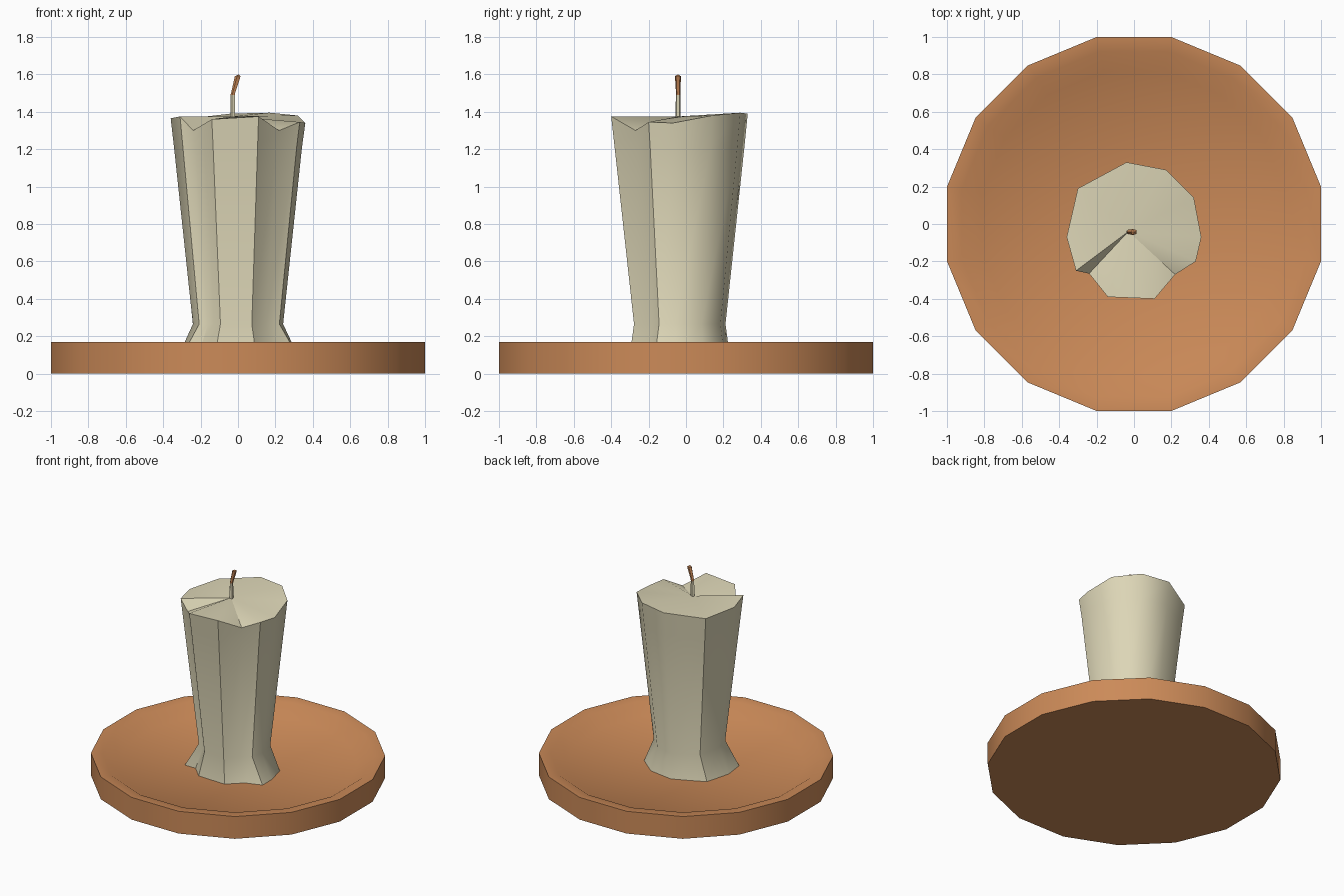
import bpy, bmesh, math

if "Cube" in bpy.data.objects:
    bpy.data.objects.remove(bpy.data.objects["Cube"])


def material(name, rgb):
    m = bpy.data.materials.new(name)
    m.diffuse_color = (*rgb, 1)
    m.use_nodes = True
    m.node_tree.nodes["Principled BSDF"].inputs["Base Color"].default_value = m.diffuse_color
    return m


CLAY = material("terracotta brown", (0.60, 0.255, 0.098))
WAX = material("cream wax", (0.72, 0.67, 0.47))


def loft(name, rings, mats, start=None, end=None, angle=35):
    """Skin a stack of equal-length rings; the ends close on a point or flat."""
    bm = bmesh.new()
    vr = [[bm.verts.new(p) for p in ring] for ring in rings]
    n = len(vr[0])
    for a, b in zip(vr, vr[1:]):
        for i in range(n):
            j = (i + 1) % n
            bm.faces.new((a[i], a[j], b[j], b[i]))
    for ring, tip in ((vr[0][::-1], start), (vr[-1], end)):
        if tip is None:
            bm.faces.new(ring)
        else:
            c = bm.verts.new(tip)
            for i in range(n):
                bm.faces.new((ring[i], ring[(i + 1) % n], c))
    bmesh.ops.recalc_face_normals(bm, faces=bm.faces)
    me = bpy.data.meshes.new(name)
    bm.to_mesh(me)
    bm.free()
    for m in mats:
        me.materials.append(m)
    ob = bpy.data.objects.new(name, me)
    bpy.context.collection.objects.link(ob)
    bpy.ops.object.select_all(action='DESELECT')
    ob.select_set(True)
    bpy.context.view_layer.objects.active = ob
    bpy.ops.object.shade_smooth_by_angle(angle=math.radians(angle))
    return ob


def circle(r, z, n, x=0, y=0, turn=0.5):
    return [(x + r * math.cos((i + turn) * math.tau / n),
             y + r * math.sin((i + turn) * math.tau / n), z) for i in range(n)]


# Dish: 16 sides, upright wall, narrow lip and shallow bowl
R = 1 / math.cos(math.pi / 16)
profile = [(R, 0), (R, 0.17), (0.94, 0.165), (0.83, 0.10)]
loft("dish", [circle(r, z, 16) for r, z in profile], [CLAY], end=(0, 0, 0.075))

# Candle: melted rim with two lobes and two spill notches at the front
rim = [(0.36, -0.07, 1.34), (0.32, 0.14, 1.38), (0.17, 0.29, 1.395),
       (-0.04, 0.33, 1.39), (-0.30, 0.19, 1.36), (-0.36, -0.07, 1.365),
       (-0.31, -0.25, 1.375), (-0.24, -0.265, 1.30), (-0.14, -0.39, 1.36),
       (0.11, -0.40, 1.375), (0.22, -0.27, 1.30), (0.33, -0.20, 1.345)]
LOBES = (6, 11)
CY = -0.03


def section(sx, sy, z, lobe=1.0):
    pts = []
    for i, (x, y, _) in enumerate(rim):
        k = lobe if i in LOBES else 1
        pts.append((x * sx * k, CY + (y - CY) * sy * k, z))
    return pts


rings = [section(0.91, 0.74, 0.075, 1.1), section(0.67, 0.67, 0.265),
         section(0.95, 0.95, 1.21), rim]
loft("candle", rings, [WAX], end=(-0.03, -0.04, 1.375), angle=40)

# Wick: pale stem with a bent brown tip
wick = loft("wick", [circle(0.015, 1.34, 5, -0.027, -0.042),
                     circle(0.013, 1.49, 5, -0.027, -0.042),
                     circle(0.012, 1.50, 5, -0.025, -0.042),
                     circle(0.017, 1.59, 5, 0.0, -0.043)],
            [WAX, CLAY], end=(0.003, -0.043, 1.60))
for f in wick.data.polygons:
    f.material_index = 1 if f.center.z > 1.493 else 0
